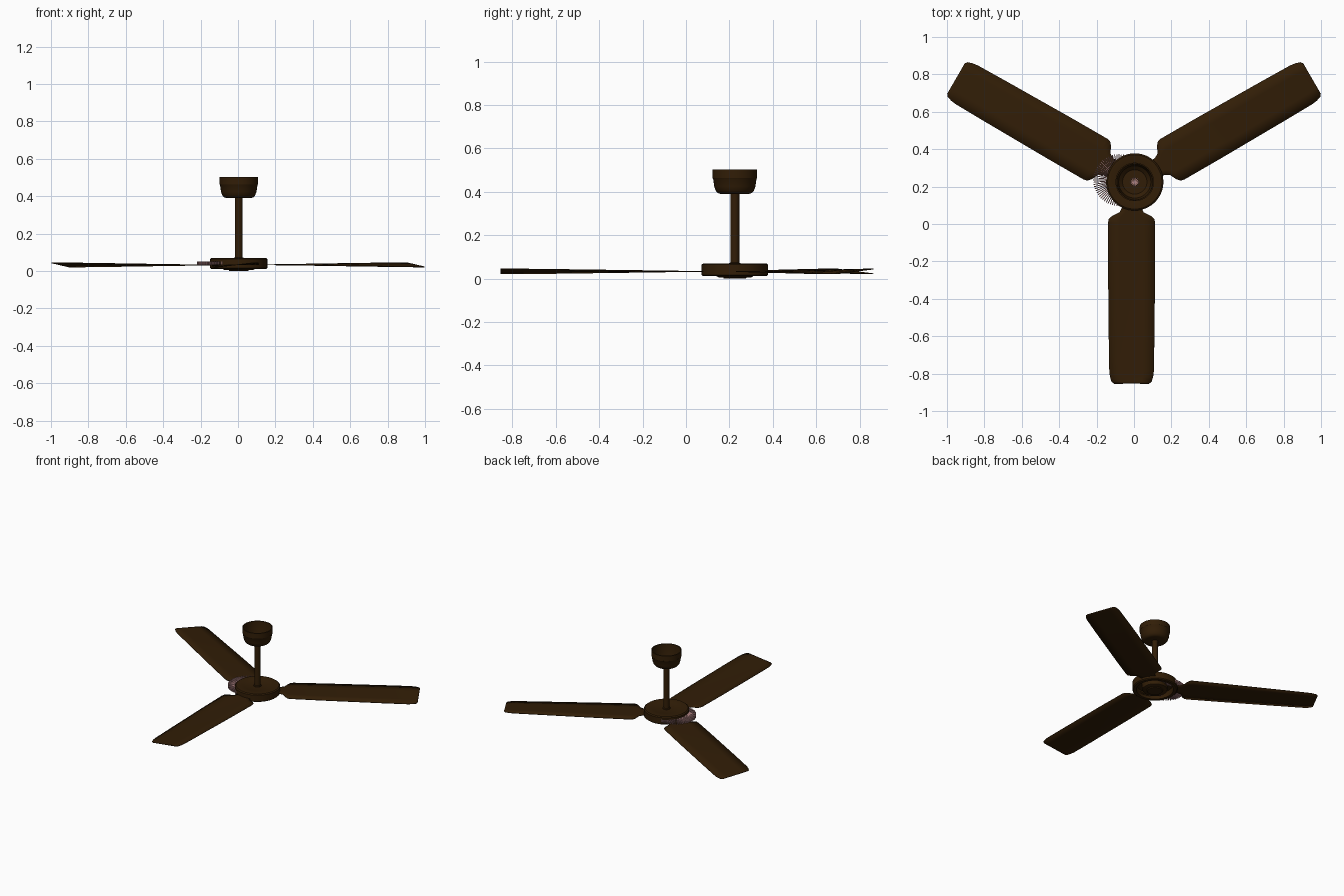
import bpy, bmesh, math
from mathutils import Matrix, Vector

cube = bpy.data.objects.get("Cube")
if cube:
    bpy.data.objects.remove(cube, do_unlink=True)

HUB = Vector((0.004, 0.225, 0))
BLADE_CENTRE = Vector((0, 0.228, 0))


def material(name, rgb):
    m = bpy.data.materials.new(name)
    m.use_nodes = True
    m.diffuse_color = (*rgb, 1)
    m.node_tree.nodes["Principled BSDF"].inputs["Base Color"].default_value = (*rgb, 1)
    return m


brown = material("dark brown", (0.031, 0.0125, 0.002))
copper = material("dusty pink copper", (0.42, 0.22, 0.22))


def finish(name, bm, mat, location=HUB, smooth=True):
    bmesh.ops.recalc_face_normals(bm, faces=bm.faces)
    mesh = bpy.data.meshes.new(name)
    bm.to_mesh(mesh)
    bm.free()
    mesh.materials.append(mat)
    ob = bpy.data.objects.new(name, mesh)
    ob.location = location
    bpy.context.collection.objects.link(ob)
    if smooth:
        bpy.ops.object.select_all(action="DESELECT")
        ob.select_set(True)
        bpy.context.view_layer.objects.active = ob
        bpy.ops.object.shade_smooth_by_angle(angle=math.radians(35))
    return ob


def lathe(name, profile, mat, steps=64):
    """Spin a list of (radius, height) points around the hub axis."""
    bm = bmesh.new()
    verts = [bm.verts.new((r, 0, z)) for r, z in profile]
    edges = [bm.edges.new(pair) for pair in zip(verts, verts[1:])]
    bmesh.ops.spin(bm, geom=verts + edges, axis=(0, 0, 1), cent=(0, 0, 0),
                   steps=steps, angle=math.tau)
    bmesh.ops.remove_doubles(bm, verts=bm.verts, dist=0.0001)
    return finish(name, bm, mat)


def spokes(name, count, inner, outer, width, height, location):
    """A ring of thin radial wires."""
    bm = bmesh.new()
    size = Matrix.Diagonal((outer - inner, width, height, 1))
    for i in range(count):
        spin = Matrix.Rotation(math.tau * i / count, 4, "Z")
        out = Matrix.Translation(((inner + outer) / 2, 0, 0))
        bmesh.ops.create_cube(bm, size=1, matrix=spin @ out @ size)
    return finish(name, bm, copper, location, smooth=False)


# Motor housing: rounded rim and a deep ring recess underneath
lathe("motor_housing", [
    (0, 0.066), (0.09, 0.066), (0.10, 0.07), (0.145, 0.07), (0.153, 0.064),
    (0.153, 0.017), (0.146, 0.011), (0.125, 0.011), (0.122, 0.052),
    (0.088, 0.052), (0.084, 0.01), (0.076, 0.006), (0, 0.006)], brown)
lathe("bottom_cap", [(0, 0.007), (0.055, 0.007), (0.05, 0), (0, 0)], brown)

# Hanging rod with a collar at its foot
lathe("down_rod", [(0, 0.06), (0.021, 0.06), (0.021, 0.415), (0, 0.415)], brown, 32)
lathe("rod_collar", [(0, 0.06), (0.028, 0.06), (0.026, 0.071), (0.02, 0.074)], brown, 32)

# Open ceiling canopy with a rounded bowl
lathe("canopy", [
    (0.018, 0.39), (0.066, 0.39), (0.078, 0.394), (0.088, 0.405), (0.095, 0.425),
    (0.1, 0.46), (0.103, 0.464), (0.103, 0.503), (0.096, 0.503), (0.094, 0.46),
    (0.086, 0.42), (0.065, 0.4), (0.018, 0.4)], brown)

# Wire ends on top of the rod
lathe("rod_pin", [(0, 0.412), (0.01, 0.412), (0.01, 0.425), (0, 0.425)], copper, 16)
spokes("rod_wires", 14, 0.008, 0.027, 0.004, 0.006, HUB + Vector((0, 0, 0.42)))

# Blades: half-widths along the length, twisted toward the tip
STATIONS = [(0.13, 0.05), (0.155, 0.052), (0.18, 0.065), (0.192, 0.09), (0.2, 0.105),
            (0.215, 0.122), (0.235, 0.126), (0.45, 0.126), (0.65, 0.124),
            (0.85, 0.122), (1.03, 0.119), (1.06, 0.115), (1.085, 0.107), (1.096, 0.093)]


def blade(name, angle, shift):
    bm = bmesh.new()
    rows = []
    for r, half in STATIONS:
        lift = 0.011 * min(1, max(0, (r - 0.2) / 0.8))
        rows.append([bm.verts.new((r, half * k, 0.033 + lift * k))
                     for k in (-1, -0.5, 0, 0.5, 1)])
    for a, b in zip(rows, rows[1:]):
        for i in range(4):
            bm.faces.new((a[i], b[i], b[i + 1], a[i + 1]))
    bmesh.ops.translate(bm, verts=bm.verts, vec=shift)
    bmesh.ops.rotate(bm, verts=bm.verts, cent=(0, 0, 0),
                     matrix=Matrix.Rotation(math.radians(angle), 3, "Z"))
    ob = finish(name, bm, brown, BLADE_CENTRE)
    solid = ob.modifiers.new("thickness", "SOLIDIFY")
    solid.thickness = 0.004
    solid.offset = 0


blade("left_blade", 30, (0.003, 0, 0))
blade("right_blade", 150, (0.003, 0, 0))
blade("front_blade", 270, (-0.014, -0.013, 0))

# Motor winding: a ring of radial wires, set off to one side
spokes("motor_winding", 72, 0.07, 0.138, 0.005, 0.018, Vector((-0.08, 0.235, 0.041)))
